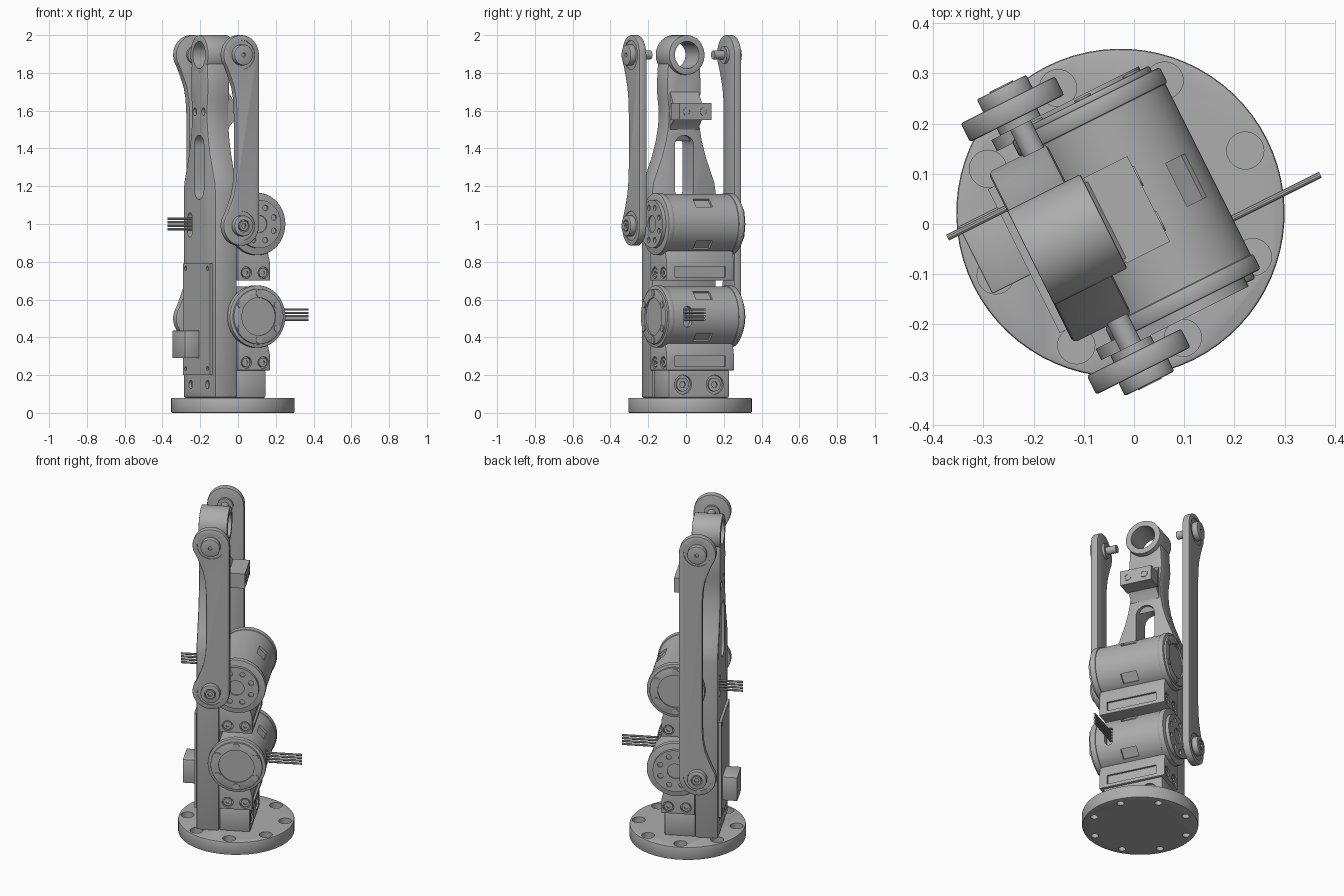
import bpy, bmesh, math
from mathutils import Matrix, Vector
from mathutils.geometry import convex_hull_2d

if "Cube" in bpy.data.objects:
    bpy.data.objects.remove(bpy.data.objects["Cube"])

# The whole leg is built square to its own axes, then turned on its base
PLACE = Matrix.Translation((-0.027, 0.022, 0)) @ Matrix.Rotation(math.radians(26.57), 4, 'Z')
AXES = {'x': (1, 2, 0), 'y': (0, 2, 1), 'z': (0, 1, 2)}

metal = bpy.data.materials.new("machined_grey")
metal.use_nodes = True
GREY = (0.42, 0.42, 0.42, 1)
metal.diffuse_color = GREY
metal.node_tree.nodes["Principled BSDF"].inputs["Base Color"].default_value = GREY


def circle(u, v, r, n=40, start=0, sweep=360):
    steps = n if sweep == 360 else n + 1
    return [(u + r * math.cos(math.radians(start + sweep * i / n)),
             v + r * math.sin(math.radians(start + sweep * i / n))) for i in range(steps)]


def rect(u0, u1, v0, v1):
    return [(u0, v0), (u1, v0), (u1, v1), (u0, v1)]


def hull(*outlines):
    pts = [Vector(p) for o in outlines for p in o]
    return [tuple(pts[i]) for i in convex_hull_2d(pts)]


def slot(u, v0, v1, r):
    return hull(circle(u, v0 + r, r, 24), circle(u, v1 - r, r, 24))


def solid(axis, outline, lo, hi):
    return axis, outline, lo, hi


def rod(axis, u, v, r, lo, hi, n=40):
    return solid(axis, circle(u, v, r, n), lo, hi)


def mesh_object(name, solids):
    bm = bmesh.new()
    for axis, outline, lo, hi in solids:
        rings = []
        for d in (lo, hi):
            ring = []
            for u, v in outline:
                co = [0, 0, 0]
                for k, val in zip(AXES[axis], (u, v, d)):
                    co[k] = val
                ring.append(bm.verts.new(co))
            rings.append(ring)
        n = len(outline)
        bm.faces.new(rings[0])
        bm.faces.new(rings[1])
        for i in range(n):
            j = (i + 1) % n
            bm.faces.new((rings[0][i], rings[0][j], rings[1][j], rings[1][i]))
    bmesh.ops.recalc_face_normals(bm, faces=bm.faces)
    mesh = bpy.data.meshes.new(name)
    bm.to_mesh(mesh)
    bm.free()
    ob = bpy.data.objects.new(name, mesh)
    bpy.context.scene.collection.objects.link(ob)
    ob.matrix_world = PLACE
    return ob


def part(name, solids, cuts=(), bevel=0):
    ob = mesh_object(name, solids)
    if bevel:
        mod = ob.modifiers.new("bevel", 'BEVEL')
        mod.width, mod.segments = bevel, 2
        mod.limit_method, mod.angle_limit = 'ANGLE', math.radians(40)
    cutter = None
    if cuts:
        cutter = mesh_object(name + "_cutter", cuts)
        cutter.hide_render = True
        mod = ob.modifiers.new("cut", 'BOOLEAN')
        mod.operation, mod.solver, mod.object = 'DIFFERENCE', 'EXACT', cutter
    bpy.context.view_layer.update()
    graph = bpy.context.evaluated_depsgraph_get()
    ob.data = bpy.data.meshes.new_from_object(ob.evaluated_get(graph))
    ob.modifiers.clear()
    if cutter:
        bpy.data.objects.remove(cutter)
    ob.data.materials.clear()
    ob.data.materials.append(metal)
    ob.data.polygons.foreach_set("use_smooth", [True] * len(ob.data.polygons))
    ob.data.set_sharp_from_angle(angle=math.radians(30))
    return ob


def span(s, lo, hi):
    return (lo, hi) if s > 0 else (-hi, -lo)


# Round base with counterbored bolt holes
spots = circle(0, 0, 0.278, 8)
part("base_plate", [rod('z', 0, 0, 0.327, 0, 0.08, 72)],
     [rod('z', u, v, 0.037, 0.045, 0.1, 28) for u, v in spots]
     + [rod('z', u, v, 0.021, -0.02, 0.046, 28) for u, v in spots], 0.006)

# Pedestal and its two large bolts
part("pedestal", [solid('z', rect(-0.07, 0.105, -0.18, 0.18), 0.08, 0.228)],
     [rod('x', b, 0.15, 0.05, 0.09, 0.2, 28) for b in (-0.094, 0.094)], 0.008)
part("pedestal_bolts", [rod('x', b, 0.15, 0.036, 0.08, 0.1) for b in (-0.094, 0.094)],
     [rod('x', b, 0.15, 0.018, 0.092, 0.2, 6) for b in (-0.094, 0.094)])

# Column flaring from a narrow neck to a wide foot
half = [(0.19, 0.08), (0.19, 1.17), (0.182, 1.22), (0.16, 1.28), (0.13, 1.36), (0.108, 1.44),
        (0.094, 1.52), (0.09, 1.6), (0.097, 1.66), (0.102, 1.72), (0.095, 1.85)]
outline = half + [(-b, z) for b, z in reversed(half)]
bore = [rod('x', 0, 1.895, 0.072, -0.3, 0.1)]
column_cuts = bore + [solid('x', slot(0, 1.13, 1.47, 0.056), -0.3, 0),
                      solid('x', slot(0.11, 0.93, 1.06, 0.025), -0.3, -0.17)]
for b in (-0.1, 0.1):
    column_cuts.append(rod('x', b, 0.15, 0.022, -0.3, -0.185, 24))
for b in (-0.05, 0.05):
    column_cuts.append(rod('x', b, 1.595, 0.02, -0.3, -0.185, 24))
part("column", [solid('x', outline, -0.2, -0.07)], column_cuts, 0.01)
part("column_head", [rod('x', 0, 1.895, 0.105, -0.2, -0.037, 56)],
     bore + [rod('x', 0, 1.895, 0.085, -0.06, 0.1)], 0.004)

# Stop block on the neck
profile = [(-0.1, 1.72), (-0.07, 1.7), (-0.03, 1.64), (0.063, 1.64), (0.063, 1.55), (-0.03, 1.55),
           (-0.06, 1.52), (-0.1, 1.44)]
part("stop_block", [solid('y', profile, -0.085, 0.085),
                    solid('y', rect(-0.035, 0.063, 1.55, 1.64), -0.095, 0.095)])
part("stop_screws", [rod('x', b, 1.595, 0.022, 0.06, 0.066, 24) for b in (-0.05, 0.05)],
     [rod('x', b, 1.595, 0.015, 0.062, 0.1, 24) for b in (-0.05, 0.05)])

# Cover plate and connector on the column face
part("cover_plate", [solid('x', rect(-0.16, 0.16, 0.2, 0.79), -0.215, -0.195)],
     [rod('x', b, z, 0.012, -0.25, -0.208, 20) for b in (-0.13, 0.13) for z in (0.235, 0.765)])
part("connector_box", [solid('z', rect(-0.3, -0.21, -0.03, 0.12), 0.29, 0.435)], (), 0.003)


def motor(label, zc, foot, out, wire_slot):
    """Motor with its drive crank on side `out` and a closed cap opposite."""
    a = 0.035
    windows = []
    for t in (45, -45):
        ca, cz = a + 0.16 * math.cos(math.radians(t)), zc + 0.16 * math.sin(math.radians(t))
        windows.append(solid('y', [(ca + p * math.cos(math.radians(t)) - q * math.sin(math.radians(t)),
                                    cz + p * math.sin(math.radians(t)) + q * math.cos(math.radians(t)))
                                   for p, q in rect(-0.014, 0.05, -0.03, 0.03)], -0.048, 0.048))
    if wire_slot:
        windows.append(solid('x', slot(-0.11, zc - 0.055, zc + 0.055, 0.025), 0.16, 0.25))
    part(label + "_motor_body", [rod('y', a, zc, 0.16, -0.2, 0.2, 72)], windows)
    part(label + "_motor_flanges", [rod('y', a, zc, 0.165, *span(s, 0.19, 0.225), 72)
                                    for s in (-1, 1)], (), 0.005)
    # Closed cap with a sunken disc and ring of screws
    part(label + "_motor_cap", [rod('y', a, zc, 0.147, *span(-out, 0.22, 0.237), 56)],
         [rod('y', a, zc, 0.1, *span(-out, 0.228, 0.3), 48)], 0.004)
    part(label + "_cap_screws", [rod('y', u, v, 0.018, *span(-out, 0.23, 0.241), 20)
                                 for u, v in circle(a, zc, 0.124, 6, 30)])
    # Drive crank reaching to the link pin
    part(label + "_crank", [solid('y', hull(circle(a, zc, 0.128), circle(-0.1, zc, 0.065)),
                                  *span(out, 0.22, 0.245))],
         [rod('y', u, v, 0.015, *span(out, 0.235, 0.3), 20) for u, v in circle(a, zc, 0.092, 8, 22)]
         + [rod('y', a, zc, 0.045, *span(out, 0.237, 0.3), 32)])
    # Mounting foot with a pocket and side screws
    z0 = zc - foot
    shape = [(-0.07, z0), (0.12, z0), (0.12, zc - 0.2), (0.1, zc - 0.12), (-0.07, zc - 0.09)]
    seats = [(u, s) for u in (-0.02, 0.08) for s in (-1, 1)]
    part(label + "_motor_foot", [solid('y', shape, -0.2, 0.2)],
         [rod('y', u, z0 + 0.042, 0.031, *span(s, 0.185, 0.3), 24) for u, s in seats]
         + [solid('x', rect(-0.15, 0.15, z0 + 0.02, z0 + 0.075), 0.108, 0.2)], 0.003)
    part(label + "_foot_screws", [rod('y', u, z0 + 0.042, 0.024, *span(s, 0.18, 0.197), 24)
                                  for u, s in seats],
         [rod('y', u, z0 + 0.042, 0.011, *span(s, 0.19, 0.3), 6) for u, s in seats])


motor("upper", 1.0, 0.3, -1, False)
motor("lower", 0.51, 0.285, 1, True)


def link(label, s, zb, zt=1.895):
    """Side link with an eye and pin at each end."""
    a, r = -0.1, 0.105
    waist = [(-0.163, 0.115), (-0.143, 0.17), (-0.132, 0.23), (-0.127, 0.31)]
    shape = circle(a, zt, r, 30, 0, 215) + [(u, zt - d) for u, d in waist]
    shape += [(u, zb + d) for u, d in reversed(waist)] + circle(a, zb, r, 30, 145, 215)
    part(label + "_link", [solid('y', shape, *span(s, 0.26, 0.302))],
         [rod('y', a, z, 0.078, *span(s, 0.297, 0.4)) for z in (zb, zt)], 0.005)
    part(label + "_link_bosses", [rod('y', a, z, 0.055, *span(s, 0.29, 0.33)) for z in (zb, zt)],
         [rod('y', a, zt, 0.011, *span(s, 0.315, 0.4), 20),
          rod('y', a, zb, 0.032, *span(s, 0.318, 0.4), 28)], 0.004)
    part(label + "_link_bolt", [rod('y', a, zb, 0.026, *span(s, 0.31, 0.332), 24)],
         [rod('y', a, zb, 0.014, *span(s, 0.32, 0.4), 6)])
    part(label + "_link_pins", [rod('y', a, zt, 0.023, *span(s, 0.185, 0.27), 28),
                                rod('y', a, zt, 0.045, *span(s, 0.245, 0.27), 32),
                                rod('y', a, zb, 0.045, *span(s, 0.235, 0.27), 32)])


link("front", -1, 0.99)
link("rear", 1, 0.5)

# Flat bundles of wires
for name, b, zc, lo, hi in (("lower_wires", -0.11, 0.52, 0.15, 0.39), ("upper_wires", 0.11, 1.0, -0.33, -0.17)):
    part(name, [rod('x', b, zc + 0.018 * (i - 1.5), 0.0065, lo, hi, 10) for i in range(4)])
